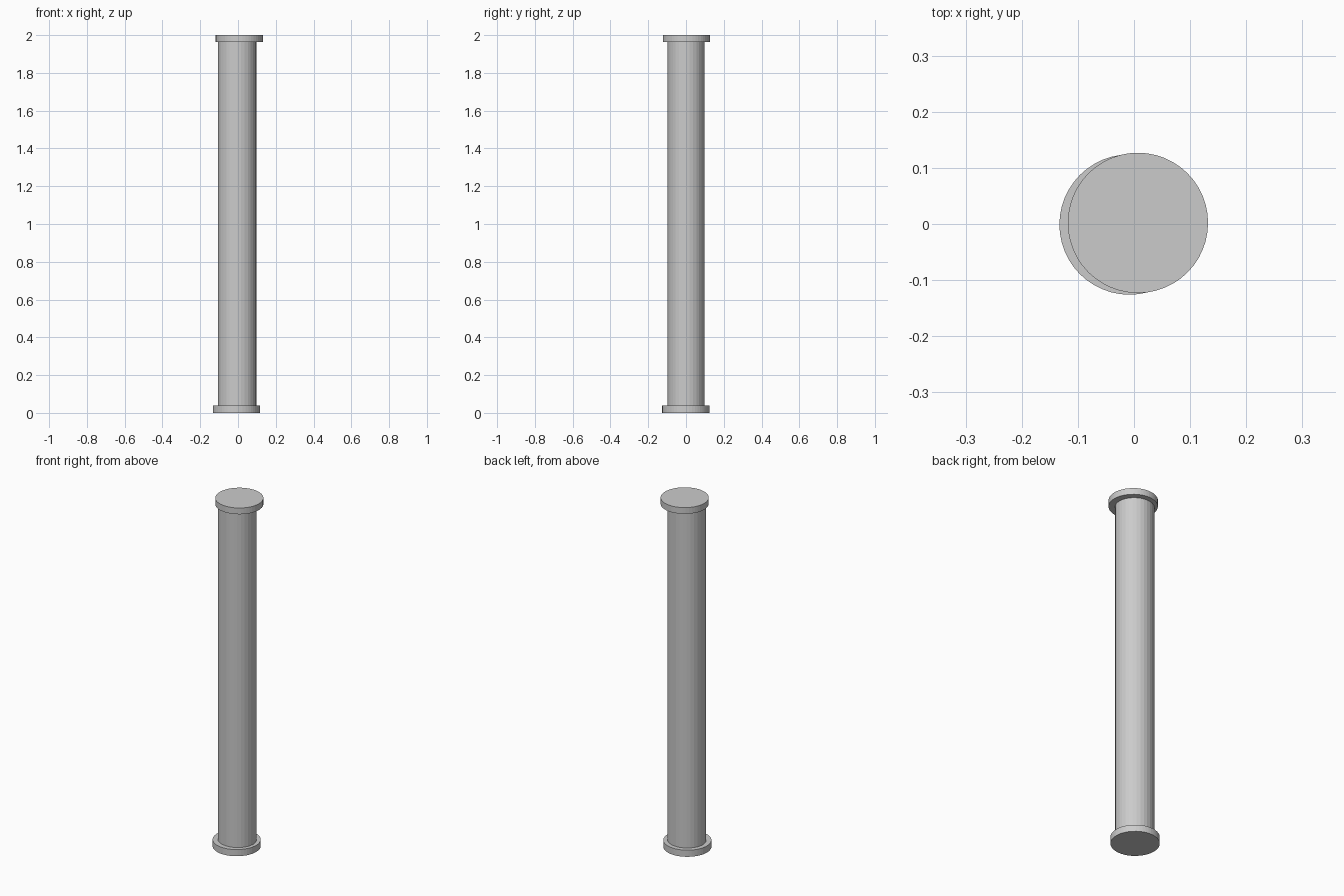
import bpy

if "Cube" in bpy.data.objects:
    bpy.data.objects.remove(bpy.data.objects["Cube"])

# One plain grey for the whole column
grey = bpy.data.materials.new("plain grey")
grey.diffuse_color = (0.6, 0.6, 0.6, 1)
grey.use_nodes = True
grey.node_tree.nodes["Principled BSDF"].inputs["Base Color"].default_value = grey.diffuse_color


def cylinder(name, x, y, z0, z1, rx, ry, sides):
    """Upright round part between two heights."""
    bpy.ops.mesh.primitive_cylinder_add(
        vertices=sides, radius=1, depth=z1 - z0, location=(x, y, (z0 + z1) / 2))
    part = bpy.context.object
    part.name = name
    part.scale = (rx, ry, 1)
    bpy.ops.object.transform_apply(location=False, rotation=False, scale=True)
    part.data.materials.append(grey)
    return part


# Base disc, shaft and cap disc, slightly off one another's axes
cylinder("base_disc", -0.008, -0.001, 0.0, 0.038, 0.125, 0.125, 48)
cylinder("shaft", -0.005, 0.0, 0.03, 1.97, 0.102, 0.098, 32)
cylinder("cap_disc", 0.007, 0.002, 1.964, 2.0, 0.125, 0.125, 48)
